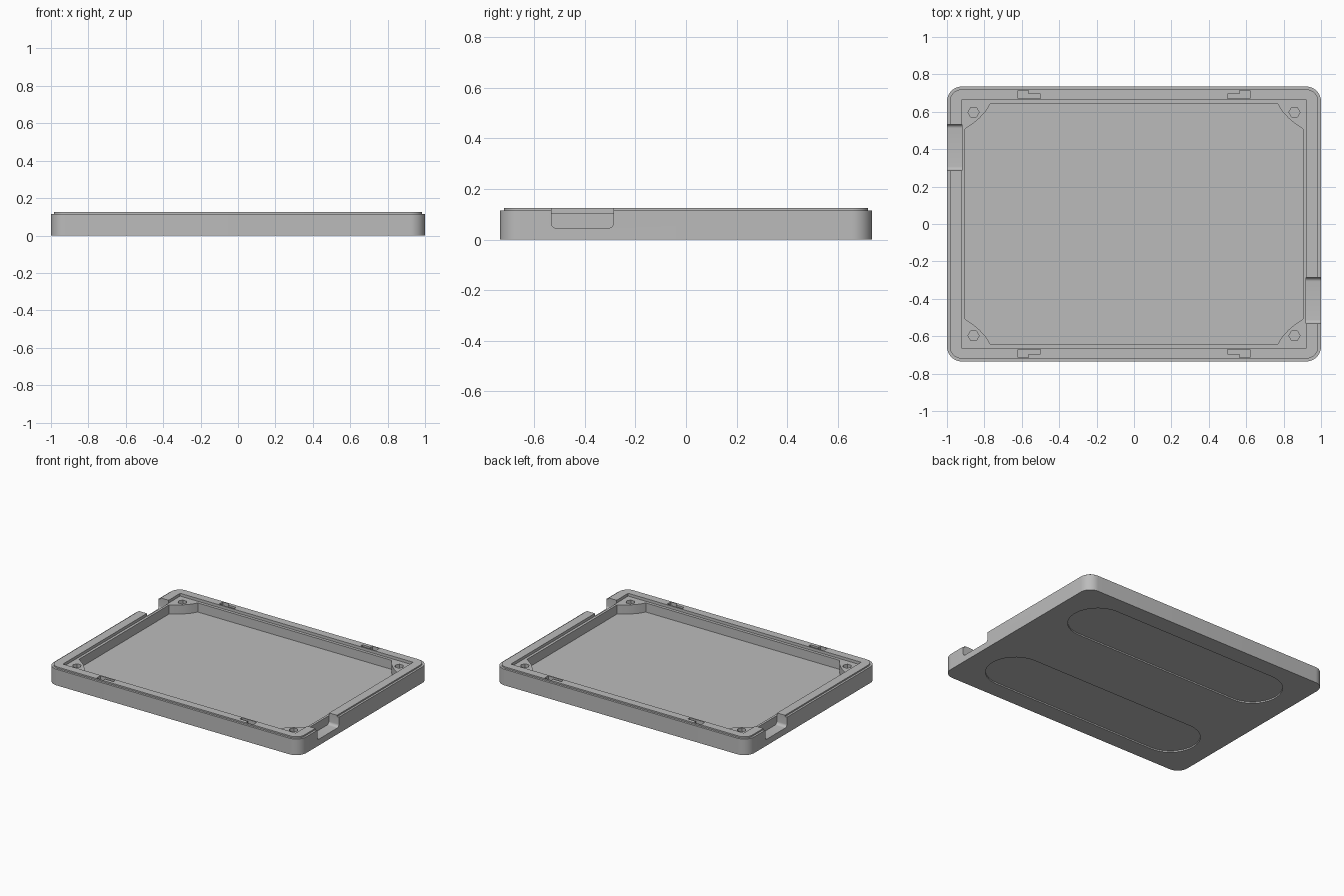
import bpy, bmesh, math

if "Cube" in bpy.data.objects:
    bpy.data.objects.remove(bpy.data.objects["Cube"])

gray = bpy.data.materials.new("plain_gray")
gray.diffuse_color = (0.5, 0.5, 0.5, 1)
gray.use_nodes = True
gray.node_tree.nodes["Principled BSDF"].inputs["Base Color"].default_value = gray.diffuse_color


def loft(name, rings):
    """Closed solid from a stack of matching rings, capped at both ends."""
    bm = bmesh.new()
    vs = [[bm.verts.new(p) for p in ring] for ring in rings]
    n = len(vs[0])
    for a, b in zip(vs, vs[1:]):
        for i in range(n):
            j = (i + 1) % n
            bm.faces.new((a[i], a[j], b[j], b[i]))
    bm.faces.new(vs[0][::-1])
    bm.faces.new(vs[-1])
    bmesh.ops.recalc_face_normals(bm, faces=bm.faces)
    me = bpy.data.meshes.new(name)
    bm.to_mesh(me)
    bm.free()
    me.materials.append(gray)
    ob = bpy.data.objects.new(name, me)
    bpy.context.collection.objects.link(ob)
    return ob


def flat(pts, z):
    return [(x, y, z) for x, y in pts]


def prism(pts, z0, z1):
    return loft("cutter", [flat(pts, z0), flat(pts, z1)])


def rounded(hx, hy, r, n=12):
    """Rounded rectangle outline, also used for the stadium shapes."""
    pts = []
    for k, (sx, sy) in enumerate([(1, 1), (-1, 1), (-1, -1), (1, -1)]):
        for i in range(n + 1):
            a = math.pi / 2 * (k + i / n)
            pts.append((sx * (hx - r) + r * math.cos(a), sy * (hy - r) + r * math.sin(a)))
    return pts


def cut(ob, cutter):
    bpy.context.view_layer.objects.active = ob
    m = ob.modifiers.new("cut", 'BOOLEAN')
    m.operation = 'DIFFERENCE'
    m.solver = 'EXACT'
    m.object = cutter
    bpy.ops.object.modifier_apply(modifier=m.name)
    bpy.data.objects.remove(cutter)


# tray body with a small step around its top edge
outer, inner = rounded(1, 0.735, 0.08), rounded(0.985, 0.72, 0.065)
tray = loft("tray", [flat(outer, 0), flat(outer, 0.115), flat(inner, 0.115), flat(inner, 0.125)])

# shallow seat for the lid
cut(tray, prism([(-0.922, -0.663), (0.922, -0.663), (0.922, 0.663), (-0.922, 0.663)], 0.105, 0.2))

# main cavity, leaving a curved pad in each corner
corner = [(0.903, 0.508), (0.862, 0.536), (0.825, 0.567), (0.793, 0.602), (0.768, 0.642)]
cavity = []
for sx, sy in [(1, 1), (-1, 1), (-1, -1), (1, -1)]:
    pts = [(sx * x, sy * y) for x, y in corner]
    cavity += pts if sx * sy > 0 else pts[::-1]
cut(tray, prism(cavity, 0.04, 0.2))

for sx in (-1, 1):
    for sy in (-1, 1):
        # hexagonal screw hole in the corner pad
        cut(tray, prism([(sx * 0.858 + 0.03 * math.cos(i * math.pi / 3),
                          sy * 0.597 + 0.03 * math.sin(i * math.pi / 3)) for i in range(6)], 0.04, 0.2))
        # L-shaped clip slot in the long rims
        slot = [(0.62, 0.672), (0.62, 0.714), (0.565, 0.714), (0.565, 0.694), (0.5, 0.694), (0.5, 0.672)]
        cut(tray, prism([(sx * x, sy * y) for x, y in slot], 0.085, 0.2))

# side notches with rounded lower corners, on opposite ends
for s in (-1, 1):
    r, y0, y1, zb = 0.02, -0.532, -0.287, 0.045
    prof = [(y1, 0.2), (y0, 0.2)]
    for cy, start in ((y0 + r, math.pi), (y1 - r, 1.5 * math.pi)):
        for i in range(7):
            a = start + i * math.pi / 12
            prof.append((cy + r * math.cos(a), zb + r + r * math.sin(a)))
    cut(tray, loft("cutter", [[(s * x, s * y, z) for y, z in prof] for x in (0.92, 1.1)]))

# two long shallow recesses underneath for feet
for s in (-1, 1):
    cut(tray, prism([(x, y + s * 0.415) for x, y in rounded(0.85, 0.195, 0.195)], -0.1, 0.01))

bpy.ops.object.select_all(action='DESELECT')
tray.select_set(True)
bpy.context.view_layer.objects.active = tray
bpy.ops.object.shade_smooth_by_angle(angle=math.radians(25))
